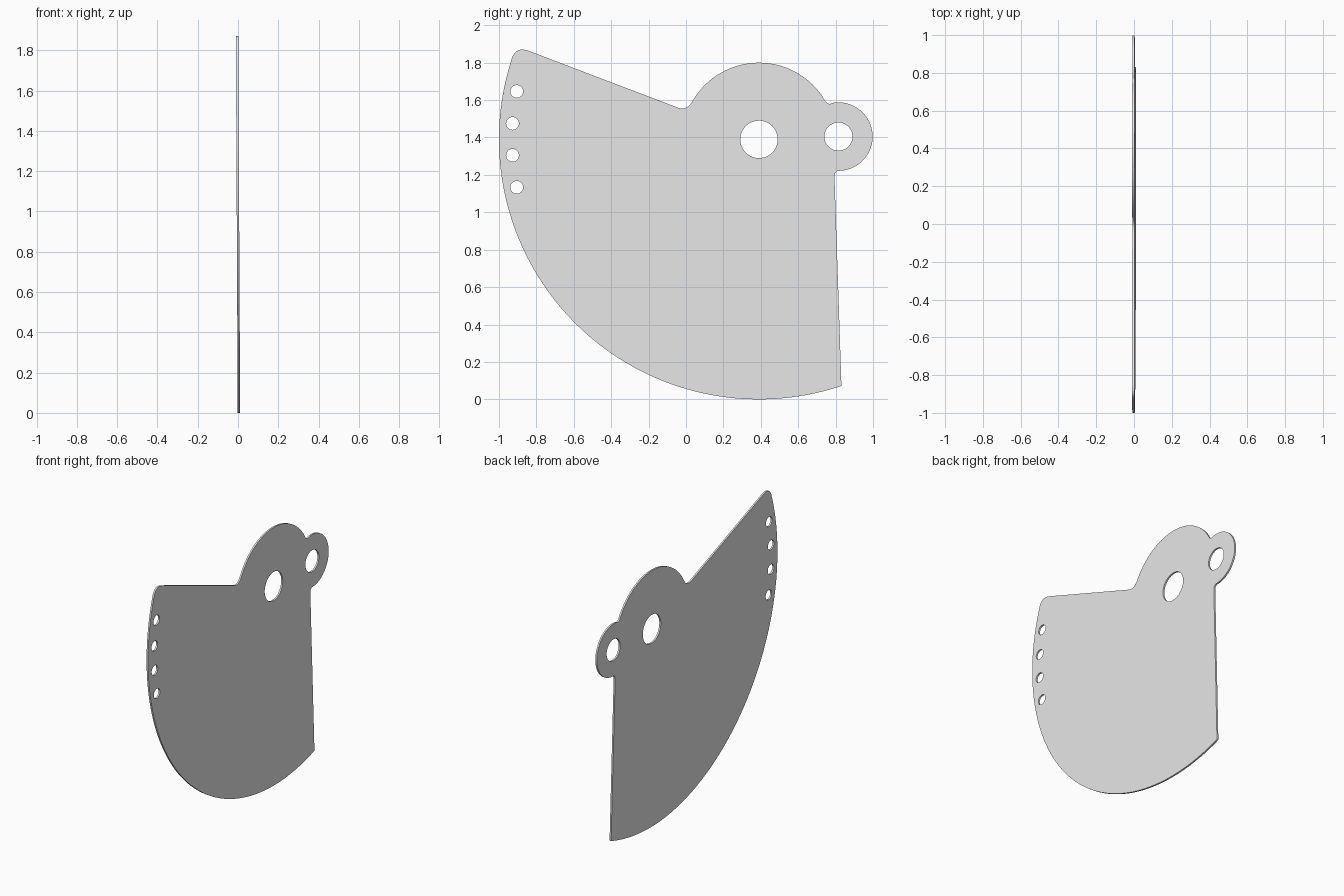
import bpy
import bmesh
from math import cos, sin, radians
from mathutils import Matrix

if "Cube" in bpy.data.objects:
    bpy.data.objects.remove(bpy.data.objects["Cube"], do_unlink=True)

THICKNESS = 0.012
LEAN = 0.005            # sideways drift per unit of height
PIVOT = (0.39, 1.395)   # centre of the sector and its boss
LUG = (0.815, 1.41)
SECTOR_R, BOSS_R, LUG_R = 1.39, 0.41, 0.183


def polar(centre, radius, degrees):
    a = radians(degrees)
    return (centre[0] + radius * cos(a), centre[1] + radius * sin(a))


def arc(centre, radius, start, end, steps):
    return [polar(centre, radius, start + (end - start) * i / steps)
            for i in range(steps + 1)]


def circle(centre, radius, steps=48):
    return arc(centre, radius, 0, 360, steps)[:-1]


def fillet(a, corner, b, steps=8):
    """Rounded corner between points a and b, ends left out."""
    points = []
    for i in range(1, steps):
        t = i / steps
        points.append(tuple((1 - t) ** 2 * p + 2 * t * (1 - t) * c + t * t * q
                            for p, c, q in zip(a, corner, b)))
    return points


# Outline, clockwise from the lower corner of the sector
rim = arc(PIVOT, SECTOR_R, -71.5, -197.5, 96)
boss = arc(PIVOT, BOSS_R, 151, 34, 40)
lug = arc(LUG, LUG_R, 100, -88, 40)
top_edge = [(-0.835, 1.866), (-0.05, 1.567)]
back_edge = [(0.794, 1.19)]
outline = (rim
           + fillet(rim[-1], (-0.915, 1.9), top_edge[0]) + top_edge
           + fillet(top_edge[1], (0.0, 1.545), boss[0]) + boss
           + fillet(boss[-1], (0.755, 1.57), lug[0]) + lug
           + fillet(lug[-1], (0.792, 1.228), back_edge[0]) + back_edge)

# Pivot hole, lug hole and the row of small holes near the rim
holes = [circle(PIVOT, 0.1), circle(LUG, 0.075)]
holes += [circle(polar(PIVOT, 1.32, 180 + a), 0.034, 32)
          for a in (-11.2, -3.7, 3.7, 11.2)]

# Filled, extruded profile
profile = bpy.data.curves.new("plate_profile", "CURVE")
profile.dimensions = "2D"
profile.fill_mode = "BOTH"
profile.extrude = THICKNESS / 2
for loop in [outline] + holes:
    spline = profile.splines.new("POLY")
    spline.points.add(len(loop) - 1)
    for point, (y, z) in zip(spline.points, loop):
        point.co = (y, z, 0, 1)
    spline.use_cyclic_u = True

helper = bpy.data.objects.new("plate_profile", profile)
bpy.context.collection.objects.link(helper)
bpy.context.view_layer.update()
evaluated = helper.evaluated_get(bpy.context.evaluated_depsgraph_get())
mesh = bpy.data.meshes.new_from_object(evaluated)
bpy.data.objects.remove(helper, do_unlink=True)

# Stand the plate upright, leaning very slightly sideways
upright = Matrix(((0, 0, 1, 0), (1, 0, 0, 0), (0, 1, 0, 0), (0, 0, 0, 1)))
mesh.transform(upright)
bm = bmesh.new()
bm.from_mesh(mesh)
bmesh.ops.remove_doubles(bm, verts=bm.verts, dist=0.0001)
bottom = min(v.co.z for v in bm.verts)
for v in bm.verts:
    v.co.z -= bottom
    v.co.x -= LEAN * (v.co.z - 0.94)
bmesh.ops.recalc_face_normals(bm, faces=bm.faces)
bm.to_mesh(mesh)
bm.free()

# Plain grey material
grey = bpy.data.materials.new("light_grey")
grey.use_nodes = True
colour = (0.8, 0.8, 0.8, 1)
grey.diffuse_color = colour
grey.node_tree.nodes["Principled BSDF"].inputs["Base Color"].default_value = colour
mesh.materials.clear()
mesh.materials.append(grey)

plate = bpy.data.objects.new("sector_plate", mesh)
bpy.context.collection.objects.link(plate)
bpy.ops.object.select_all(action="DESELECT")
plate.select_set(True)
bpy.context.view_layer.objects.active = plate
bpy.ops.object.shade_smooth_by_angle(angle=radians(30))
